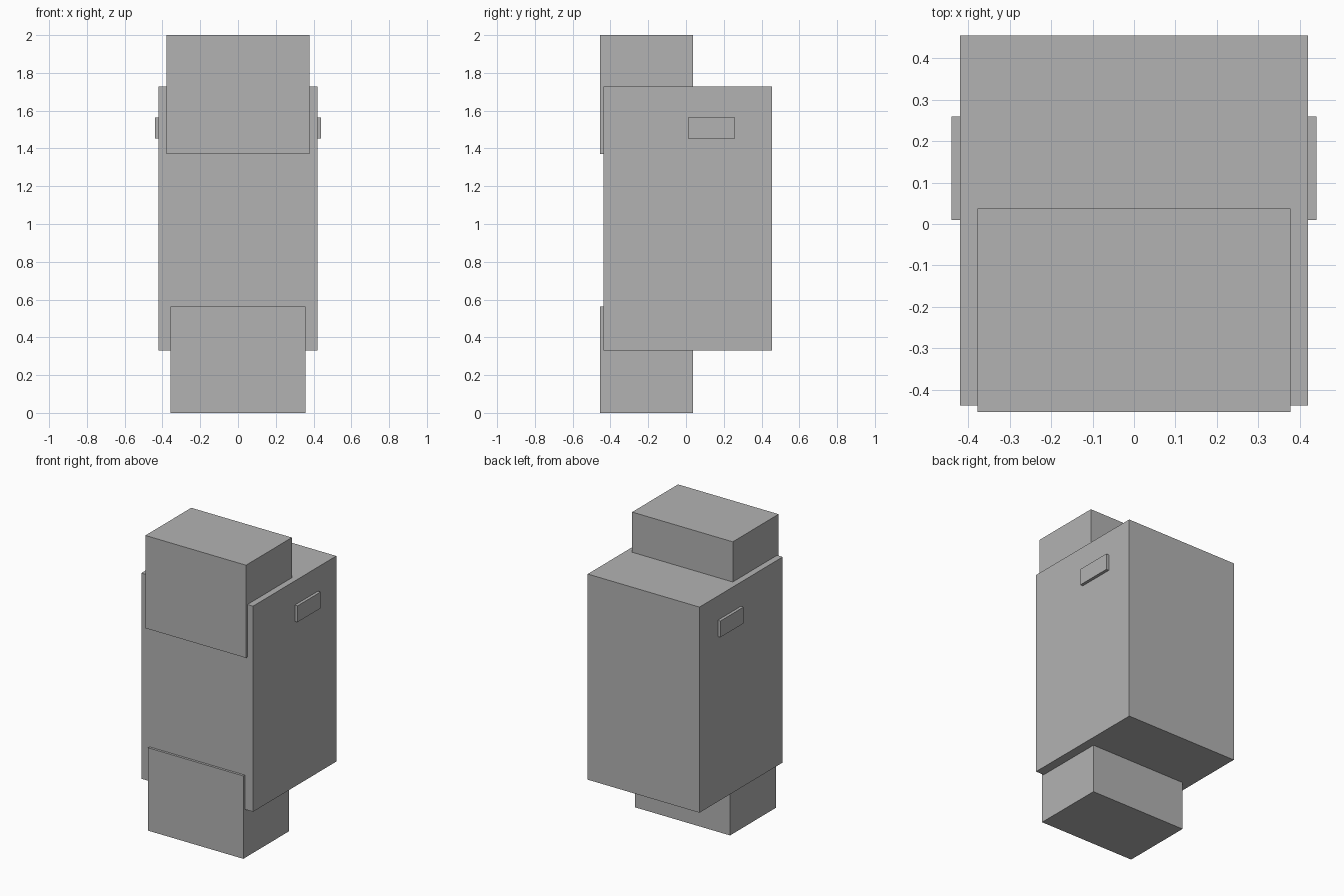
import bpy

default_cube = bpy.data.objects.get("Cube")
if default_cube:
    bpy.data.objects.remove(default_cube, do_unlink=True)

# Single plain grey
grey = bpy.data.materials.new("plain grey")
grey.use_nodes = True
grey.diffuse_color = (0.45, 0.45, 0.45, 1)
grey.node_tree.nodes["Principled BSDF"].inputs["Base Color"].default_value = grey.diffuse_color


def box(name, x, y, z):
    """Box spanning the (low, high) range on each axis."""
    spans = (x, y, z)
    bpy.ops.mesh.primitive_cube_add(size=1, location=[(a + b) / 2 for a, b in spans])
    obj = bpy.context.object
    obj.name = name
    obj.scale = [b - a for a, b in spans]
    bpy.ops.object.transform_apply(location=False, rotation=False, scale=True)
    obj.data.materials.append(grey)
    return obj


# Main body
box("body", (-0.42, 0.42), (-0.438, 0.455), (0.33, 1.727))

# Upper and lower blocks, standing slightly proud of the body front
block_depth = (-0.454, 0.038)
box("upper_block", (-0.378, 0.378), block_depth, (1.37, 2.0))
box("lower_block", (-0.358, 0.358), block_depth, (0.0, 0.563))

# Side handles, sunk a little into the body
for side, sign in (("left", 1), ("right", -1)):
    x_span = sorted((sign * 0.40, sign * 0.44))
    box(side + "_handle", x_span, (0.01, 0.259), (1.452, 1.563))
